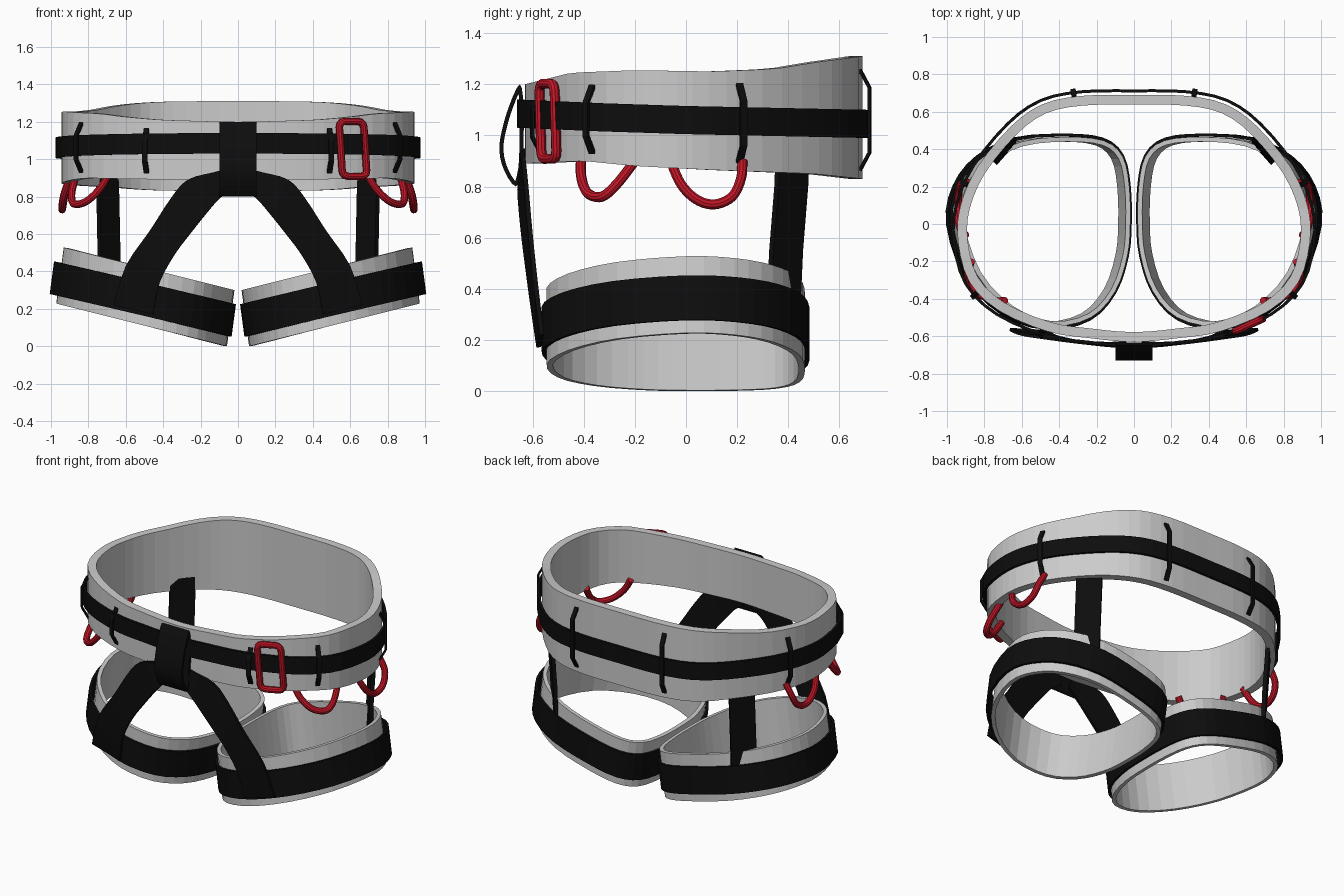
import bpy, math
from mathutils import Vector as V

if "Cube" in bpy.data.objects:
    bpy.data.objects.remove(bpy.data.objects["Cube"])


def material(name, rgb):
    m = bpy.data.materials.new(name)
    m.diffuse_color = (*rgb, 1)
    m.use_nodes = True
    m.node_tree.nodes["Principled BSDF"].inputs["Base Color"].default_value = m.diffuse_color
    return m


BLACK = material("black_webbing", (0.004, 0.004, 0.004))
RED = material("red_plastic", (0.55, 0.008, 0.02))


def spline(pts, n, closed=False):
    """Catmull-Rom through pts, n samples per span."""
    pts = [V(p) for p in pts]
    c = len(pts)
    get = (lambda i: pts[i % c]) if closed else (lambda i: pts[max(0, min(c - 1, i))])
    out = []
    for i in range(c if closed else c - 1):
        a, b, d, e = get(i - 1), get(i), get(i + 1), get(i + 2)
        for k in range(n):
            t = k / n
            out.append(0.5 * (2 * b + (d - a) * t + (2 * a - 5 * b + 4 * d - e) * t * t
                              + (3 * b - a - 3 * d + e) * t ** 3))
    return out if closed else out + [pts[-1]]


def lerp(table, x):
    for (x0, y0), (x1, y1) in zip(table, table[1:]):
        if x <= x1:
            t = max(0, (x - x0) / (x1 - x0))
            return y0 + (y1 - y0) * t
    return table[-1][1]


def normals(pts):
    """Outward 2D normals of a counter-clockwise loop."""
    n = len(pts)
    res = []
    for i in range(n):
        t = pts[(i + 1) % n] - pts[i - 1]
        res.append(V((t.y, -t.x)).normalized())
    return res


def mirror(ob):
    m = ob.modifiers.new("mirror", 'MIRROR')
    m.use_mirror_merge = False


def ribbon(name, low, high, thick, mat=None, closed=False, both=False):
    """Strap between two edge lines on its outer face, thickened inward."""
    n = len(low)
    verts = []
    for i in range(n):
        a, b = V(low[i]), V(high[i])
        p = (i - 1) % n if closed else max(i - 1, 0)
        q = (i + 1) % n if closed else min(i + 1, n - 1)
        t = V(low[q]) + V(high[q]) - V(low[p]) - V(high[p])
        d = t.cross(b - a).normalized() * thick
        verts += [a, b, b - d, a - d]
    faces = []
    for i in range(n if closed else n - 1):
        j = (i + 1) % n
        for k in range(4):
            m = (k + 1) % 4
            faces.append((4 * i + k, 4 * j + k, 4 * j + m, 4 * i + m))
    if not closed:
        faces += [(0, 1, 2, 3), (4 * n - 1, 4 * n - 2, 4 * n - 3, 4 * n - 4)]
    me = bpy.data.meshes.new(name)
    me.from_pydata(verts, [], faces)
    me.update()
    ob = bpy.data.objects.new(name, me)
    bpy.context.collection.objects.link(ob)
    if mat:
        me.materials.append(mat)
    if both:
        mirror(ob)
    return ob


def tube(name, pts, radius, closed=False, both=False):
    cu = bpy.data.curves.new(name, 'CURVE')
    cu.dimensions = '3D'
    cu.bevel_depth, cu.bevel_resolution, cu.use_fill_caps = radius, 3, True
    s = cu.splines.new('POLY')
    s.points.add(len(pts) - 1)
    for p, co in zip(s.points, pts):
        p.co = (*co, 1)
    s.use_cyclic_u = closed
    cu.materials.append(RED)
    ob = bpy.data.objects.new(name, cu)
    bpy.context.collection.objects.link(ob)
    if both:
        mirror(ob)
    bpy.ops.object.select_all(action='DESELECT')
    ob.select_set(True)
    bpy.context.view_layer.objects.active = ob
    bpy.ops.object.convert(target='MESH')
    bpy.ops.object.shade_smooth_by_angle()


# Waist belt
half = [(0.24, -0.61), (0.46, -0.575), (0.72, -0.465), (0.88, -0.31), (0.94, -0.1),
        (0.93, 0.09), (0.84, 0.3), (0.66, 0.52), (0.49, 0.64), (0.28, 0.685)]
belt = spline([(0, -0.63)] + half + [(0, 0.69)] + [(-x, y) for x, y in half[::-1]], 3, True)
belt_n = normals(belt)
HI = [(-.63, 1.2), (-.45, 1.245), (-.2, 1.255), (.1, 1.25), (.35, 1.26), (.5, 1.285), (.69, 1.31)]
LO = [(-.63, .89), (-.4, .9), (-.2, .88), (.1, .865), (.5, .85), (.69, .83)]
MID = [(-.63, 1.085), (-.3, 1.07), (0, 1.06), (.69, 1.045)]
ribbon("waist_belt", [(*p, lerp(LO, p.y)) for p in belt], [(*p, lerp(HI, p.y)) for p in belt],
       0.052, closed=True)

# Webbing round the belt
web = [p + n * 0.03 for p, n in zip(belt, belt_n)]
ribbon("waist_webbing", [(*w, lerp(MID, p.y) - .055) for w, p in zip(web, belt)],
       [(*w, lerp(MID, p.y) + .055) for w, p in zip(web, belt)], 0.016, BLACK, True)

# Keeper loops holding the webbing
for i, spot in enumerate([(.49, -.57), (.83, -.36), (.89, .21), (.32, .68)]):
    k = min(range(len(belt)), key=lambda j: (belt[j] - V(spot)).length)
    n = belt_n[k]
    t = V((-n.y, n.x))
    p = V(spot) + n * (belt[k] - V(spot)).dot(n)
    z0, z1 = lerp(LO, p.y) + .03, lerp(HI, p.y) - .05
    path = [(0.004, z1), (.042, z1 - .07), (.042, z0 + .07), (.004, z0)]
    ribbon(f"keeper_loop_{i + 1}", [(*(p + n * o - t * .014), z) for o, z in path],
           [(*(p + n * o + t * .014), z) for o, z in path], 0.012, BLACK, both=True)

# Red buckle
t = V((0.91, 0.41, 0))
ring = []
for cx, cz, a0 in ((1, 1, 0), (-1, 1, 90), (-1, -1, 180), (1, -1, 270)):
    for a in (0, 30, 60, 90):
        r = math.radians(a0 + a)
        u, v = cx * .04 + .032 * math.cos(r), cz * .115 + .032 * math.sin(r)
        ring.append(V((.615, -.54, 1.055)) + t * (u - v * .07) + V((0, 0, v)))
tube("buckle", ring, 0.02, True)

# Gear loops
tube("front_gear_loop", spline([(.69, -.41, .92), (.74, -.41, .84), (.81, -.385, .775),
     (.875, -.33, .76), (.89, -.27, .81), (.87, -.2, .9)], 5), 0.02, both=True)
tube("side_gear_loop", spline([(.9, -.06, .9), (.93, -.02, .81), (.94, .04, .75), (.94, .11, .73),
     (.935, .18, .76), (.92, .215, .83), (.88, .22, .9)], 5), 0.02, both=True)

# Tie-in loop at the front
loop = spline([(-.65, 1.2), (-.69, 1.12), (-.72, 1.02), (-.73, .94), (-.71, .86), (-.665, .8),
               (-.64, .87), (-.635, 1.0), (-.635, 1.12)], 3, True)
ribbon("tie_in_loop", [(-.1, *p) for p in loop], [(.1, *p) for p in loop], 0.016, BLACK, True)

# Leg loops, tilted outward
leg = spline([(.06, 0), (.075, -.17), (.14, -.36), (.27, -.5), (.48, -.545), (.7, -.46),
              (.88, -.27), (.97, 0), (.94, .19), (.83, .34), (.64, .44), (.4, .465),
              (.2, .445), (.1, .36), (.065, .2)], 3, True)
leg_n = normals(leg)


def on_leg(p, t):
    return V((p.x - .04 * t, p.y, .25 * (p.x - .06) + .3 * t))


ribbon("leg_loop", [on_leg(p, 0) for p in leg], [on_leg(p, 1) for p in leg], 0.025,
       closed=True, both=True)

# Webbing round each leg loop
lo, hi = [], []
for p, n in zip(leg, leg_n):
    d = n.to_3d() * (.018 + .024 * max(0, n.x))
    lo.append(on_leg(p, .17) + d)
    hi.append(on_leg(p, .75) + d)
ribbon("leg_webbing", lo, hi, 0.016, BLACK, True, True)

# Front straps from tie-in loop to leg loops
ys = [-.655, -.66, -.655, -.645, -.63, -.61, -.585]
upper = [(.05, .95), (.13, .93), (.27, .89), (.36, .79), (.47, .62), (.6, .43), (.665, .22)]
lower = [(.03, .84), (.1, .79), (.17, .71), (.25, .61), (.34, .49), (.42, .34), (.455, .17)]
ribbon("front_strap", spline([(x, y, z) for (x, z), y in zip(lower, ys)], 3),
       spline([(x, y + .012, z) for (x, z), y in zip(upper, ys)], 3), 0.018, BLACK, both=True)

# Back risers from leg loops to belt
riser = [(.71, .425, .93), (.705, .42, .8), (.7, .4, .55), (.7, .39, .33)]
w = V((.052, -.058, 0))
ribbon("back_riser", [V(p) + w for p in riser], [V(p) - w for p in riser], 0.025, BLACK, both=True)
